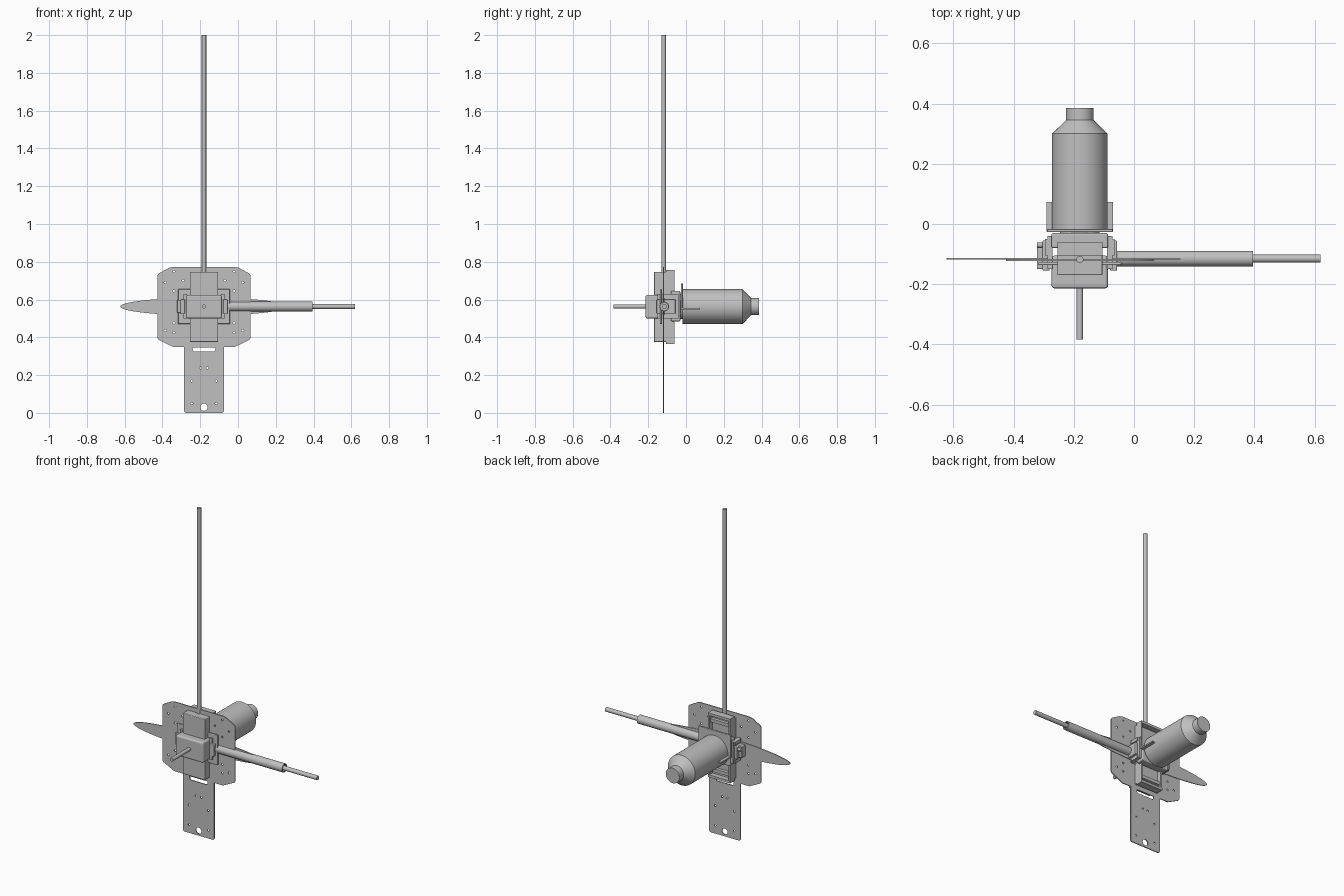
import bpy, math
from mathutils import Vector

if "Cube" in bpy.data.objects:
    bpy.data.objects.remove(bpy.data.objects["Cube"])

grey = bpy.data.materials.new("plain_grey")
grey.use_nodes = True
grey.diffuse_color = (0.53, 0.53, 0.53, 1)
grey.node_tree.nodes["Principled BSDF"].inputs["Base Color"].default_value = (0.53, 0.53, 0.53, 1)

CX, CY, CZ = -0.18, -0.118, 0.563   # hub where all axes meet


def finish(ob, name):
    ob.name = name
    ob.data.materials.clear()
    ob.data.materials.append(grey)
    return ob


def box(name, x, y, z, bevel=0):
    bpy.ops.mesh.primitive_cube_add(size=1, location=[sum(r) / 2 for r in (x, y, z)])
    ob = bpy.context.object
    ob.scale = [r[1] - r[0] for r in (x, y, z)]
    bpy.ops.object.transform_apply(location=False, rotation=False, scale=True)
    if bevel:
        mod = ob.modifiers.new("soft_edges", "BEVEL")
        mod.width, mod.segments = bevel, 3
    return finish(ob, name)


def lathe(name, profile, axis, origin, sides=48):
    """Spin (radius, distance) points about an axis through the origin."""
    verts, faces, n = [], [], len(profile)
    turn = Vector((0, 0, 1)).rotation_difference(Vector(axis))
    for i in range(sides):
        a = 2 * math.pi * i / sides
        for r, d in profile:
            verts.append(turn @ Vector((r * math.cos(a), r * math.sin(a), d)) + Vector(origin))
        for j in range(n - 1):
            k = (i + 1) % sides
            faces.append((i * n + j, k * n + j, k * n + j + 1, i * n + j + 1))
    faces.append([i * n for i in reversed(range(sides))])
    faces.append([i * n + n - 1 for i in range(sides)])
    me = bpy.data.meshes.new(name)
    me.from_pydata(verts, [], faces)
    ob = bpy.data.objects.new(name, me)
    bpy.context.collection.objects.link(ob)
    bpy.ops.object.select_all(action="DESELECT")
    ob.select_set(True)
    bpy.context.view_layer.objects.active = ob
    bpy.ops.object.shade_smooth_by_angle(angle=math.radians(30))
    return finish(ob, name)


def sheet(name, loops, y, thick):
    """Upright flat sheet; loops after the first are holes."""
    cu = bpy.data.curves.new(name, "CURVE")
    cu.dimensions, cu.fill_mode, cu.extrude = "2D", "BOTH", thick / 2
    for pts in loops:
        s = cu.splines.new("POLY")
        s.points.add(len(pts) - 1)
        for p, (x, z) in zip(s.points, pts):
            p.co = (x, z, 0, 1)
        s.use_cyclic_u = True
    ob = bpy.data.objects.new(name, cu)
    bpy.context.collection.objects.link(ob)
    ob.location.y = y
    ob.rotation_euler.x = math.pi / 2
    bpy.ops.object.select_all(action="DESELECT")
    ob.select_set(True)
    bpy.context.view_layer.objects.active = ob
    bpy.ops.object.convert(target="MESH")
    return finish(bpy.context.object, name)


def ellipse(x, z, rx, rz, n=16):
    return [(x + rx * math.cos(2 * math.pi * i / n), z + rz * math.sin(2 * math.pi * i / n))
            for i in range(n)]


# Mounting plate with chamfered corners, tail, slot and drilled holes
half = [(0.165, 0.773), (0.185, 0.768), (0.24, 0.738), (0.245, 0.73), (0.245, 0.395),
        (0.24, 0.387), (0.165, 0.35), (0.105, 0.35), (0.105, 0.008), (0.098, 0)]
outline = [(CX + x, z) for x, z in half] + [(CX - x, z) for x, z in reversed(half)]
slot = [(CX + x, z) for x, z in [(-0.055, 0.325), (0.055, 0.325), (0.06, 0.332),
                                 (0.06, 0.347), (-0.06, 0.347), (-0.06, 0.332)]]
holes = [slot, ellipse(CX, 0.03, 0.019, 0.019, 24)]
for x, z in [(0.205, 0.69), (0.16, 0.748), (0.11, 0.70), (0.16, 0.645), (0.205, 0.437),
             (0.16, 0.477), (0.16, 0.425), (0.018, 0.238), (0.065, 0.17), (0.065, 0.05)]:
    holes += [ellipse(CX + s * x, z, 0.006, 0.006, 10) for s in (-1, 1)]
sheet("mounting_plate", [outline] + holes, CY - 0.002, 0.006)

# Long thin blade
sheet("elliptical_blade", [ellipse(CX, CZ, 0.443, 0.047, 72)], CY + 0.002, 0.005)

# Upright body and the open tray behind it
bx = (CX - 0.075, CX + 0.075)
box("body_block", bx, (-0.17, -0.1), (0.375, 0.747), 0.004)
box("tray_floor", bx, (-0.105, -0.09), (0.365, 0.757))
for z in (0.365, 0.742):
    box("tray_end_wall", bx, (-0.105, -0.06), (z, z + 0.015))
for x in (bx[0], bx[1] - 0.01):
    box("tray_side_wall", (x, x + 0.01), (-0.105, -0.062), (0.37, 0.75))
for z in (0.40, 0.70):
    box("tray_rib", bx, (-0.1, -0.07), (z, z + 0.02))

# Front housing and rear saddle
box("front_housing", (CX - 0.094, CX + 0.094), (-0.214, -0.105), (0.5, 0.625), 0.01)
box("rear_saddle", (CX - 0.094, CX + 0.094), (-0.08, -0.03), (0.485, 0.645), 0.006)

# Side brackets, mirrored about the hub
for s, side in ((-1, "right"), (1, "left")):
    def span(a, b):
        return tuple(sorted((CX + s * a, CX + s * b)))
    box(side + "_bracket_plate", span(0.07, 0.138), (-0.137, -0.127), (0.47, 0.655), 0.004)
    box(side + "_bracket_web", span(0.09, 0.108), (-0.15, -0.04), (0.5, 0.63))
    box(side + "_hinge_block", span(0.1, 0.124), (-0.155, -0.055), (0.525, 0.6), 0.004)
    for z in (0.5, 0.61):
        box(side + "_clip", span(0.095, 0.115), (-0.105, -0.05), (z, z + 0.02))
    box(side + "_motor_arm", span(0.07, 0.11), (-0.025, 0.073), (0.547, 0.555))
box("hinge_end", (CX - 0.143, CX - 0.11), (-0.15, -0.078), (0.53, 0.598), 0.003)
for y in (-0.13, -0.07):
    lathe("hinge_screw", [(0.009, 0), (0.009, 0.03)], (-1, 0, 0), (CX - 0.113, y, CZ + 0.02), 16)

# Motor bracket, collar and canister
box("motor_bracket", (CX - 0.109, CX + 0.109), (-0.027, -0.016), (0.547, 0.685), 0.003)
lathe("motor_collar", [(0.066, -0.06), (0.066, -0.01)], (0, 1, 0), (CX, 0, CZ))
lathe("motor_canister", [(0.092, -0.018), (0.092, 0.3), (0.046, 0.345), (0.046, 0.386)],
      (0, 1, 0), (CX, 0, CZ))

# Front pin, upright mast, and stepped side arm
lathe("front_pin", [(0.011, -0.384), (0.011, -0.2)], (0, 1, 0), (CX, 0, CZ), 24)
lathe("upright_mast", [(0.012, 0.7), (0.012, 2)], (0, 0, 1), (CX, CY, 0), 24)
lathe("side_arm_sleeve", [(0.026, -0.08), (0.026, 0.395), (0.02, 0.395), (0.02, 0.38)],
      (1, 0, 0), (0, CY + 0.003, CZ))
lathe("side_arm_rod", [(0.013, 0.3), (0.013, 0.62)], (1, 0, 0), (0, CY + 0.003, CZ), 24)
